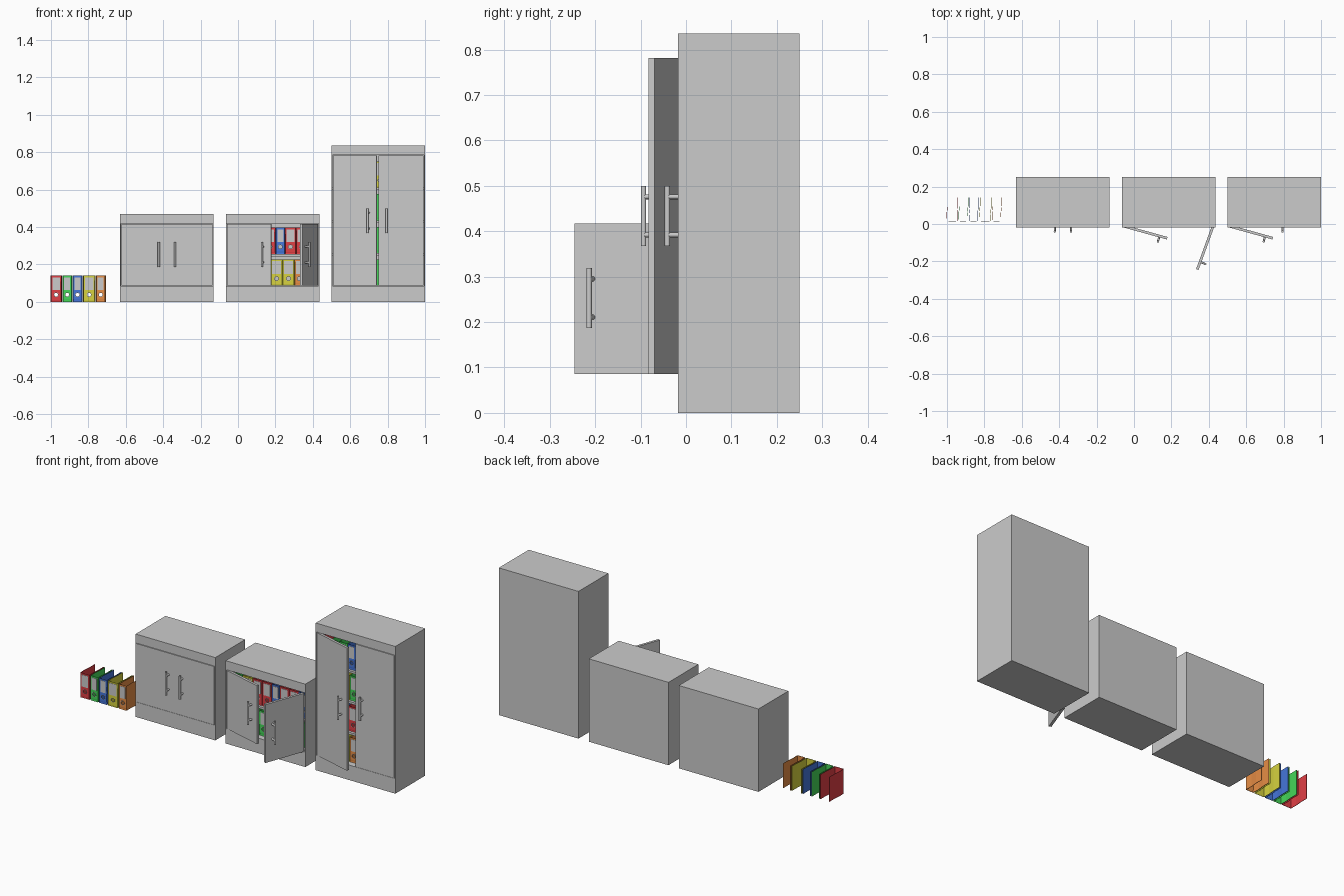
import bpy, bmesh, math
from mathutils import Matrix, Vector

if "Cube" in bpy.data.objects:
    bpy.data.objects.remove(bpy.data.objects["Cube"])

FRONT, BACK = -0.018, 0.25
BASE, HEAD, SIDE = 0.085, 0.05, 0.006
W = 0.5
DOOR_W, DOOR_T = 0.2425, 0.014


def finish(name, bm, mats=()):
    me = bpy.data.meshes.new(name)
    bmesh.ops.recalc_face_normals(bm, faces=bm.faces)
    bm.to_mesh(me)
    bm.free()
    for m in mats:
        me.materials.append(m)
    return add(name, me)


def add(name, me):
    ob = bpy.data.objects.new(name, me)
    bpy.context.collection.objects.link(ob)
    return ob


def box(bm, x0, x1, y0, y1, z0, z1):
    mat = Matrix.Translation(((x0 + x1) / 2, (y0 + y1) / 2, (z0 + z1) / 2)) \
        @ Matrix.Diagonal((x1 - x0, y1 - y0, z1 - z0, 1))
    return bmesh.ops.create_cube(bm, size=1, matrix=mat)["verts"]


def rod(bm, p, q, r):
    p, q = Vector(p), Vector(q)
    rot = (q - p).to_track_quat('Z', 'Y').to_matrix().to_4x4()
    bmesh.ops.create_cone(bm, cap_ends=True, segments=12, radius1=r, radius2=r,
                          depth=(q - p).length,
                          matrix=Matrix.Translation((p + q) / 2) @ rot)


# Carcass: a box whose front face is inset and pushed back
def carcass(name, x, h):
    bm = bmesh.new()
    box(bm, x, x + W, FRONT, BACK, 0, h)
    bm.faces.ensure_lookup_table()
    face = min(bm.faces, key=lambda f: f.calc_center_median().y)
    bmesh.ops.inset_individual(bm, faces=[face], thickness=SIDE)
    for v in face.verts:
        v.co.z = BASE if v.co.z < h / 2 else h - HEAD
    out = bmesh.ops.extrude_discrete_faces(bm, faces=[face])["faces"][0]
    for v in out.verts:
        v.co.y = BACK - 0.012
    finish(name, bm)


# Door and handle modelled at the hinge, side = 1 for left, -1 for right
def door(name, x, h, side, angle, handle_z):
    hinge = x + SIDE + 0.001 if side > 0 else x + W - SIDE - 0.001
    xf = (Matrix.Translation((hinge, FRONT, 0))
          @ Matrix.Rotation(math.radians(-angle * side), 4, 'Z'))
    bm = bmesh.new()
    xs = sorted((0, side * DOOR_W))
    box(bm, xs[0], xs[1], 0, DOOR_T, BASE + 0.001, h - HEAD - 0.003)
    finish(name, bm).matrix_world = xf
    bm = bmesh.new()
    hx = side * (DOOR_W - 0.043)
    rod(bm, (hx, -0.023, handle_z), (hx, -0.023, handle_z + 0.132), 0.006)
    for dz in (0.024, 0.108):
        rod(bm, (hx, 0.001, handle_z + dz), (hx, -0.022, handle_z + dz), 0.0055)
    ob = finish(name + "_handle", bm)
    for p in ob.data.polygons:
        p.use_smooth = len(p.vertices) == 4
    ob.matrix_world = xf


# Lever-arch binder: spine with finger hole, two covers, label and ring
COLORS = {
    "r": ("red", (0.75, 0.05, 0.06, 1), 0.055),
    "g": ("green", (0.06, 0.68, 0.1, 1), 0.046),
    "b": ("blue", (0.06, 0.18, 0.7, 1), 0.046),
    "y": ("yellow", (0.68, 0.65, 0.05, 1), 0.060),
    "o": ("orange", (0.8, 0.27, 0.06, 1), 0.046),
}
label_mat = bpy.data.materials.new("label_grey")
label_mat.diffuse_color = (0.62, 0.62, 0.62, 1)
label_mat.use_nodes = True
label_mat.node_tree.nodes["Principled BSDF"].inputs["Base Color"].default_value = label_mat.diffuse_color
BH, HOLE_Z, HOLE_R = 0.14, 0.038, 0.010


def binder_mesh(label, color, w):
    mat = bpy.data.materials.new("binder_" + label)
    mat.diffuse_color = color
    mat.use_nodes = True
    mat.node_tree.nodes["Principled BSDF"].inputs["Base Color"].default_value = mat.diffuse_color
    bm = bmesh.new()

    def poly(pts, mi=0):
        f = bm.faces.new([bm.verts.new(p) for p in pts])
        f.material_index = mi

    def plate(x0, x1, z0, z1, y=0, mi=0):
        poly([(x0, y, z0), (x1, y, z0), (x1, y, z1), (x0, y, z1)], mi)

    a, n = w / 2, 16
    plate(-a, a, 0, HOLE_Z - a)
    plate(-a, a, HOLE_Z + a, BH)

    def at(i, r, y, square=False):
        c, s = math.cos(i * math.tau / n), math.sin(i * math.tau / n)
        k = r / max(abs(c), abs(s)) if square else r
        return (c * k, y, HOLE_Z + s * k)

    for i in range(n):
        poly([at(i, HOLE_R, 0), at(i + 1, HOLE_R, 0),
              at(i + 1, a, 0, True), at(i, a, 0, True)])
        poly([at(i, HOLE_R, -0.0012), at(i + 1, HOLE_R, -0.0012),
              at(i + 1, HOLE_R + 0.003, -0.0012), at(i, HOLE_R + 0.003, -0.0012)], 1)
    plate(-a + 0.007, a - 0.007, 0.064, 0.131, -0.0012, 1)
    for s in (-1, 1):
        path = [(s * a, 0), (s * a - 0.001, 0.04), (s * a + 0.003, 0.08), (s * a + 0.003, 0.125)]
        for (xa, ya), (xb, yb) in zip(path, path[1:]):
            poly([(xa, ya, 0), (xb, yb, 0), (xb, yb, BH), (xa, ya, BH)])
    bmesh.ops.remove_doubles(bm, verts=bm.verts, dist=0.0002)
    bmesh.ops.recalc_face_normals(bm, faces=bm.faces)
    me = bpy.data.meshes.new("binder_" + label)
    bm.to_mesh(me)
    bm.free()
    me.materials.append(mat)
    me.materials.append(label_mat)
    return me


MESHES = {k: binder_mesh(*v) for k, v in COLORS.items()}


def binder_row(codes, x, z, gap=0.004):
    for c in codes:
        w = COLORS[c][2]
        ob = add("binder_" + COLORS[c][0], MESHES[c])
        ob.location = (x + w / 2, 0.016, z)
        mod = ob.modifiers.new("thickness", 'SOLIDIFY')
        mod.thickness, mod.offset = 0.002, 0
        x += w + gap


# Cabinets: name, left x, height, door angles, handle height, shelf pitch, rows
cabinets = [
    ("closed_cabinet", -0.63, 0.47, (0, 0), 0.187, 0.17, [("", 0)] * 2),
    ("open_cabinet", -0.065, 0.47, (15.5, 70), 0.187, 0.17,
     [("brggyyog", -0.033), ("gyrrbrrb", -0.029)]),
    ("tall_cabinet", 0.5, 0.835, (15.5, 0), 0.368, 0.175,
     [("rgyogrby", 0.52), ("oybrgyrb", 0.52), ("bryggorb", 0.52), ("rggbyrog", 0.52)]),
]
for name, x, h, angles, hz, pitch, rows in cabinets:
    carcass(name, x, h)
    door(name + "_left_door", x, h, 1, angles[0], hz)
    door(name + "_right_door", x, h, -1, angles[1], hz)
    for i, (codes, start) in enumerate(rows):
        z = BASE + i * pitch
        if i:
            bm = bmesh.new()
            box(bm, x + SIDE, x + W - SIDE, 0.002, BACK - 0.012, z - 0.012, z)
            finish(name + "_shelf", bm)
        binder_row(codes, start, z + 0.001)

# Loose binders standing on the floor
binder_row("rgbyo", -1.0, 0, gap=0.009)
